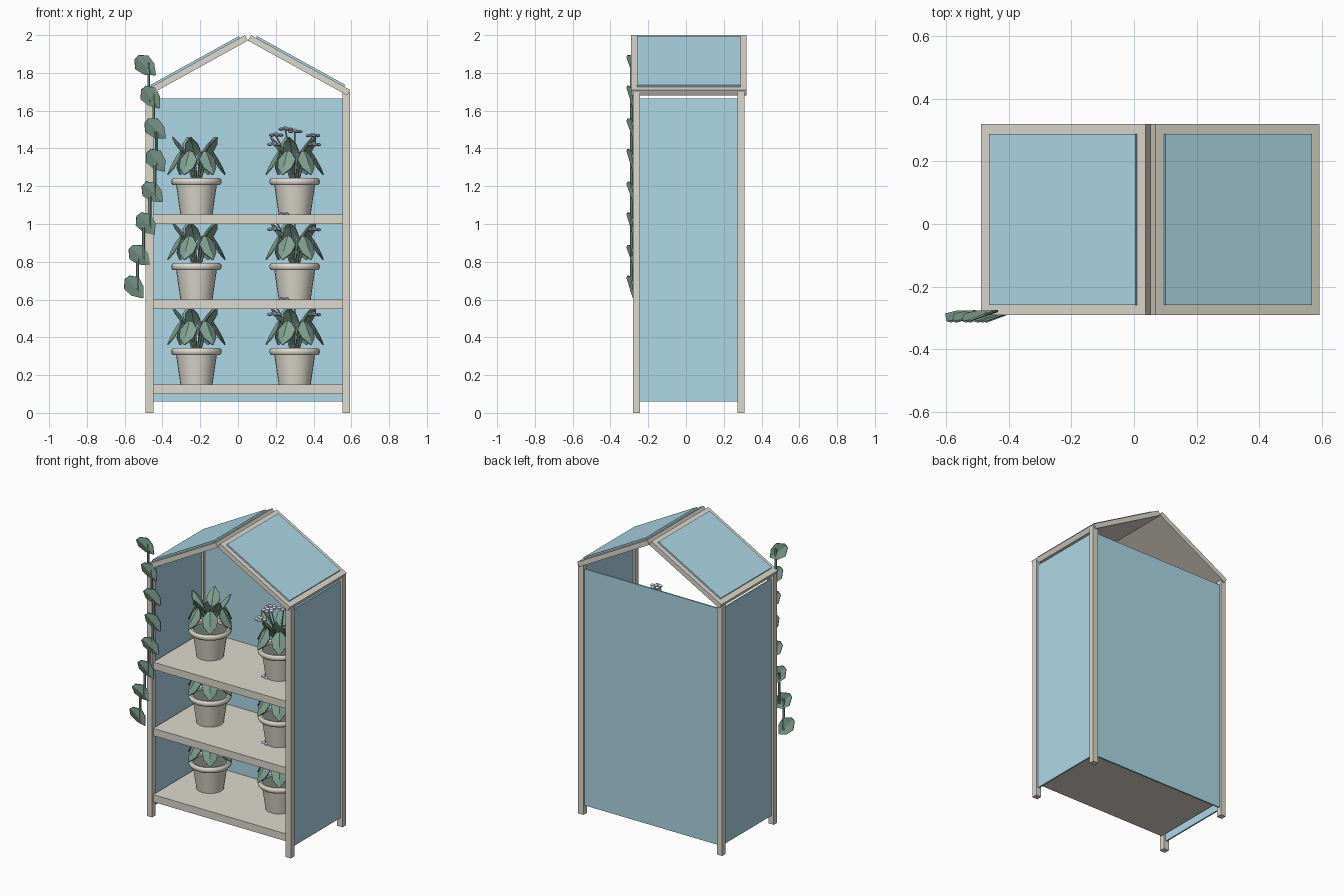
import bpy, bmesh, math
from mathutils import Vector, Matrix

if "Cube" in bpy.data.objects:
    bpy.data.objects.remove(bpy.data.objects["Cube"])

CX, CY = 0.0525, 0.0145      # centre of the wooden frame
Z = Vector((0, 0, 1))


def material(name, rgb):
    m = bpy.data.materials.new(name)
    m.diffuse_color = (*rgb, 1)
    m.use_nodes = True
    m.node_tree.nodes["Principled BSDF"].inputs["Base Color"].default_value = m.diffuse_color
    return m


WOOD = material("wood", (0.72, 0.69, 0.61))
GLASS = material("glass", (0.42, 0.68, 0.79))
CLAY = material("clay", (0.74, 0.71, 0.63))
SOIL = material("soil", (0.16, 0.20, 0.17))
LEAF = material("leaf", (0.22, 0.36, 0.29))
PETAL = material("petal", (0.68, 0.71, 0.84))


def finish(bm, name, mat, smooth=False):
    bmesh.ops.recalc_face_normals(bm, faces=bm.faces)
    me = bpy.data.meshes.new(name)
    bm.to_mesh(me)
    bm.free()
    ob = bpy.data.objects.new(name, me)
    bpy.context.collection.objects.link(ob)
    me.materials.append(mat)
    if smooth:
        bpy.ops.object.select_all(action='DESELECT')
        ob.select_set(True)
        bpy.context.view_layer.objects.active = ob
        bpy.ops.object.shade_smooth_by_angle(angle=math.radians(40))
    return ob


def box(name, centre, size, mat, rot_y=0.0):
    bm = bmesh.new()
    bmesh.ops.create_cube(bm, size=1, matrix=Matrix.Translation(centre)
                          @ Matrix.Rotation(rot_y, 4, 'Y') @ Matrix.Diagonal((*size, 1)))
    return finish(bm, name, mat)


def lathe(name, profile, loc, mat, segs=24):
    bm = bmesh.new()
    rings = []
    for r, z in profile:
        rings.append([bm.verts.new(Vector(loc) + Vector((r * math.cos(a), r * math.sin(a), z)))
                      for a in (2 * math.pi * i / segs for i in range(segs))])
    for a, b in zip(rings, rings[1:]):
        for i in range(segs):
            j = (i + 1) % segs
            bm.faces.new((a[i], a[j], b[j], b[i]))
    bm.faces.new(rings[0])
    bm.faces.new(rings[-1])
    return finish(bm, name, mat, True)


def tube(bm, pts, r, sides=6):
    pts = [Vector(p) for p in pts]
    rings = []
    for k, p in enumerate(pts):
        d = (pts[min(k + 1, len(pts) - 1)] - pts[max(k - 1, 0)]).normalized()
        u = d.cross(Vector((0.31, 0.95, 0.05))).normalized()
        v = d.cross(u)
        rings.append([bm.verts.new(p + r * (u * math.cos(a) + v * math.sin(a)))
                      for a in (2 * math.pi * i / sides for i in range(sides))])
    for a, b in zip(rings, rings[1:]):
        for i in range(sides):
            j = (i + 1) % sides
            bm.faces.new((a[i], a[j], b[j], b[i]))
    bm.faces.new(rings[0])
    bm.faces.new(rings[-1])


def leaf(bm, base, d, hint, length, width, bend=0.02, fold=0.016):
    """Faceted leaf folded along its midrib, with a thin closed body."""
    d = d.normalized()
    s = d.cross(hint).normalized()
    n = s.cross(d)
    layers = []
    for off in (0.003, -0.003):
        mid, left, right = [], [], []
        for t, w in ((0, 0.16), (0.3, 0.5), (0.68, 0.4), (1, 0.03)):
            c = base + d * length * t + n * (off - bend * t * t)
            mid.append(bm.verts.new(c))
            for side, row in ((-1, left), (1, right)):
                row.append(bm.verts.new(c + s * side * w * width - n * fold * w * 2))
        for k in range(3):
            bm.faces.new((left[k], mid[k], mid[k + 1], left[k + 1]))
            bm.faces.new((mid[k], right[k], right[k + 1], mid[k + 1]))
        layers.append(left + mid[-1:] + right[::-1] + mid[:1])
    a, b = layers
    for i in range(len(a)):
        j = (i + 1) % len(a)
        bm.faces.new((a[i], a[j], b[j], b[i]))


# Corner posts
for sx, xn in ((-1, "left"), (1, "right")):
    for sy, yn in ((-1, "front"), (1, "back")):
        box(f"{yn}_{xn}_post", (CX + sx * 0.521, CY + sy * 0.277, 0.85), (0.04, 0.038, 1.70), WOOD)
    # Side glass
    box(f"{xn}_glass", (CX + sx * 0.521, CY, 0.862), (0.01, 0.52, 1.606), GLASS)
    # Roof slope: solid board with a glass pane on top
    th = math.radians(28.9)
    e = Vector((sx * math.cos(th), 0, -math.sin(th)))
    n = Vector((sx * math.sin(th), 0, math.cos(th)))
    ridge = Vector((CX, CY, 1.971))
    box(f"{xn}_roof_board", ridge + e * 0.3 + n * 0.0165, (0.6, 0.61, 0.033), WOOD, sx * th)
    box(f"{xn}_roof_glass", ridge + e * 0.298 + n * 0.038, (0.535, 0.548, 0.012), GLASS, sx * th)

# Back glass
box("back_glass", (CX, CY + 0.277, 0.862), (1.004, 0.01, 1.606), GLASS)

POT = [(0.085, 0), (0.108, 0.158), (0.124, 0.156), (0.131, 0.163), (0.134, 0.175), (0.131, 0.186),
       (0.124, 0.193), (0.114, 0.193), (0.106, 0.187), (0.104, 0.165)]
FLOWERS = [(-0.05, -0.05, 0.452), (0.0, 0.05, 0.44), (0.095, 0.02, 0.418), (0.1, -0.04, 0.37),
           (-0.11, -0.04, 0.372), (-0.1, 0.05, 0.42)]


def plant(name, loc):
    loc = Vector(loc)
    bm = bmesh.new()
    # outer drooping leaves, then inner upright leaves
    for count, start, r, z, out, up, length, width in (
            (6, 5, 0.085, 0.335, 0.6, -0.8, 0.14, 0.1), (5, 40, 0.045, 0.315, 0.5, 0.8, 0.125, 0.085)):
        for i in range(count):
            a = math.radians(start + 360 * i / count)
            o = Vector((math.cos(a), math.sin(a), 0))
            base = loc + o * r + Z * z
            tube(bm, (loc + o * 0.015 + Z * 0.165, loc + o * (r * 0.5) + Z * (z * 0.5 + 0.1), base), 0.007)
            leaf(bm, base, o * out + Z * up, Z, length, width)
    finish(bm, name, LEAF)


def flowers(name, loc):
    loc = Vector(loc)
    stems, heads = bmesh.new(), bmesh.new()
    for f in FLOWERS:
        f = Vector(f)
        top = loc + f
        tube(stems, (loc + Z * 0.165, loc + Vector((f.x * 0.4, f.y * 0.4, 0.3)), top), 0.004, 5)
        for i in range(6):
            a = 2 * math.pi * i / 5
            q = top + (Vector((math.cos(a), math.sin(a), 0)) * 0.026 if i < 5 else Z * 0.006)
            bmesh.ops.create_uvsphere(heads, u_segments=8, v_segments=5, radius=0.015,
                                      matrix=Matrix.Translation(q) @ Matrix.Diagonal((1, 1, 0.6, 1)))
    finish(stems, name + "_stems", LEAF)
    finish(heads, name + "_heads", PETAL, True)


# Shelves with two potted plants each
for level, top in enumerate((0.15, 0.60, 1.05), 1):
    box(f"shelf_{level}", (CX, CY - 0.008, top - 0.025), (1.004, 0.55, 0.05), WOOD)
    for side, x in (("left", -0.22), ("right", 0.30)):
        p = (x, CY, top)
        lathe(f"{side}_pot_{level}", POT, p, CLAY)
        lathe(f"{side}_soil_{level}", [(0.1, 0.14), (0.105, 0.172)], p, SOIL)
        plant(f"{side}_plant_{level}", p)
        if side == "right":
            flowers(f"flower_{level}", p)

# Climbing vine on the front left post
bm = bmesh.new()
vine = [(x, -0.292, 1.835 - 0.1675 * i) for i, x in
        enumerate((-0.487, -0.458, -0.434, -0.43, -0.449, -0.483, -0.518, -0.545))]
# each stem length hangs nearly straight down from the leaf above
for p, q in zip(vine, vine[1:]):
    x = (p[0] + q[0]) / 2
    tube(bm, ((x, -0.288, p[2] + 0.02), (x, -0.288, q[2] - 0.02)), 0.008)
for i, c in enumerate(vine):
    d = Vector((0.5, 0.2, -0.65) if i % 2 else (0.6, 0.2, -0.55)).normalized()
    leaf(bm, Vector(c) - d * 0.07 + Vector((0, -0.004, 0)), d, Vector((0, -1, 0)), 0.14, 0.1, 0.0, 0.014)
finish(bm, "climbing_vine", LEAF)
